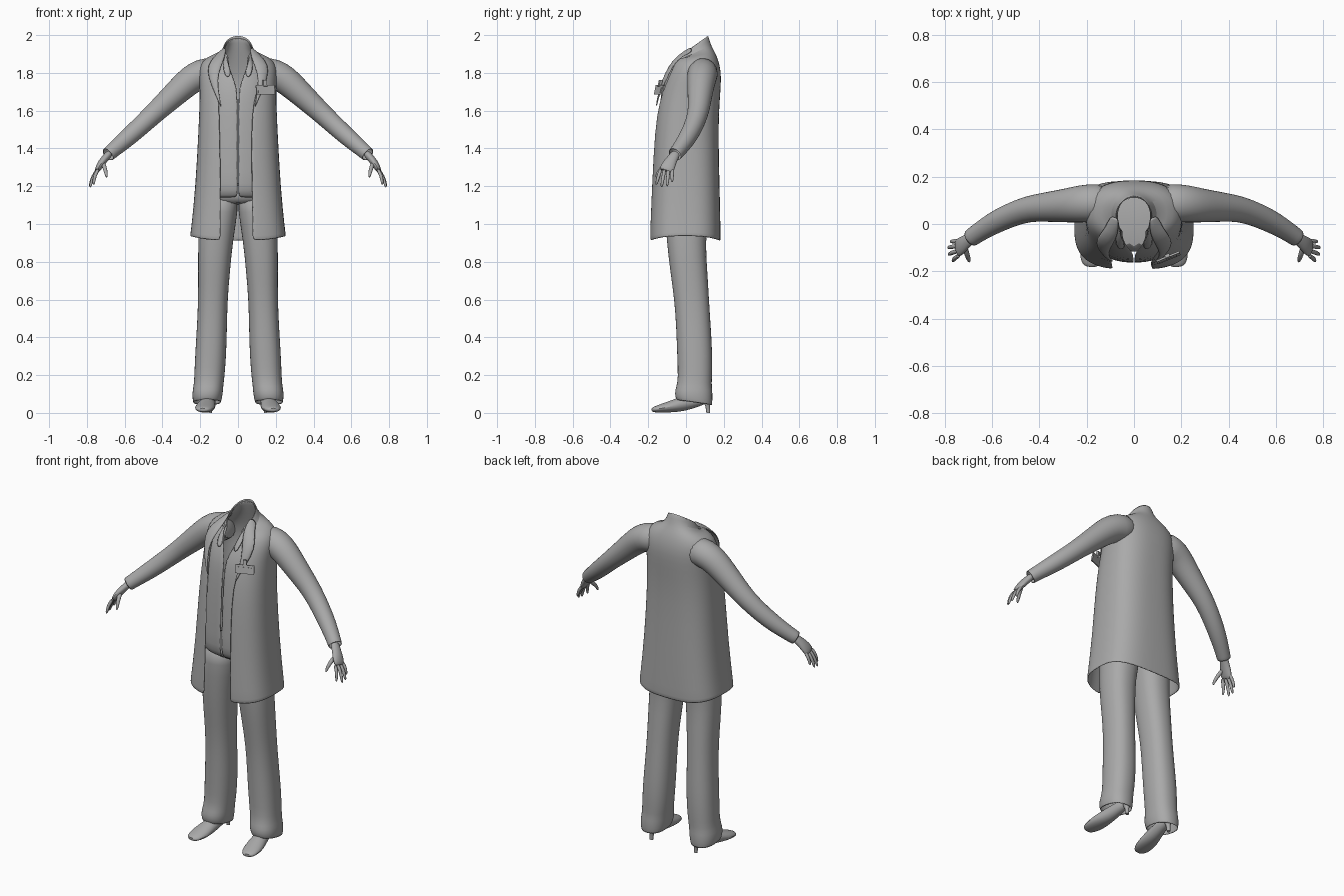
import bpy, bmesh, math
from mathutils import Vector

cube = bpy.data.objects.get("Cube")
if cube:
    bpy.data.objects.remove(cube, do_unlink=True)

GREY = (0.4, 0.4, 0.4, 1)
mat = bpy.data.materials.new("plain_grey")
mat.use_nodes = True
mat.diffuse_color = GREY
bsdf = mat.node_tree.nodes["Principled BSDF"]
bsdf.inputs["Base Color"].default_value = GREY
bsdf.inputs["Roughness"].default_value = 0.8


def finish(name, bm, thick=0, smooth=1):
    bmesh.ops.recalc_face_normals(bm, faces=bm.faces)
    me = bpy.data.meshes.new(name)
    bm.to_mesh(me)
    bm.free()
    me.materials.append(mat)
    ob = bpy.data.objects.new(name, me)
    bpy.context.collection.objects.link(ob)
    if thick:
        mod = ob.modifiers.new("thickness", 'SOLIDIFY')
        mod.thickness = thick
        mod.offset = 0
    if smooth:
        ob.modifiers.new("smooth", 'SUBSURF').levels = 1
    bpy.ops.object.select_all(action='DESELECT')
    ob.select_set(True)
    bpy.context.view_layer.objects.active = ob
    bpy.ops.object.shade_smooth_by_angle(angle=math.radians(50))
    return ob


def loft(name, rings, closed=True, caps=(True, True), thick=0, smooth=1):
    """Skin a list of equally long point rows."""
    bm = bmesh.new()
    rows = [[bm.verts.new(p) for p in r] for r in rings]
    n = len(rows[0])
    for a, b in zip(rows, rows[1:]):
        for i in range(n if closed else n - 1):
            j = (i + 1) % n
            bm.faces.new((a[i], a[j], b[j], b[i]))
    if closed:
        for use, row in zip(caps, (rows[0], rows[-1])):
            if use:
                bm.faces.new(row)
    return finish(name, bm, thick, smooth)


def power(v, e):
    return math.copysign(abs(v) ** e, v)


def ring(cx, cy, z, rx, ry, tilt=0, n=2.3, gap=None, steps=24, sag=0):
    """Rounded-box ring, from the front round; gap = (right, left) opening edges."""
    t0, t1 = 0, 2 * math.pi
    if gap:
        t0 = math.asin((gap[1] / rx) ** (n / 2))
        t1 -= math.asin((gap[0] / rx) ** (n / 2))
    pts = []
    for i in range(steps + 1 if gap else steps):
        t = t0 + (t1 - t0) * i / steps
        x = cx + rx * power(math.sin(t), 2 / n)
        y = cy - ry * power(math.cos(t), 2 / n)
        pts.append(Vector((x, y, z + tilt * y + sag * math.sin(t) ** 2)))
    return pts


def tube(name, path, s=1, ref=(0, 1, 0), steps=12, caps=(True, True), thick=0, smooth=1):
    """Path rows are x, y, z, width radius, thickness radius; s mirrors in x."""
    pos = [Vector((s * p[0], p[1], p[2])) for p in path]
    rings = []
    for i, p in enumerate(path):
        d = (pos[min(i + 1, len(pos) - 1)] - pos[max(i - 1, 0)]).normalized()
        w = Vector(ref)
        w = (w - d * w.dot(d)).normalized()
        t = d.cross(w)
        angles = [2 * math.pi * k / steps for k in range(steps)]
        rings.append([pos[i] + w * math.cos(a) * p[3] + t * math.sin(a) * p[-1] for a in angles])
    return loft(name, rings, caps=caps, thick=thick, smooth=smooth)


# Long open coat: centre y, z, half width, half depth, tilt, squareness, opening, hem lift
coat = [
    (-.005, .91, .252, .185, 0, 3, (.09, .075), .025),
    (-.005, .95, .246, .185, 0, 3, (.09, .075), .015),
    (-.003, 1.2, .222, .178, 0, 2.8, (.09, .072), 0),
    (0, 1.5, .206, .167, 0, 2.7, (.095, .068), 0),
    (.015, 1.65, .2, .16, 0, 2.6, (.1, .08), 0),
    (.03, 1.74, .2, .152, 0, 2.5, (.11, .11), 0),
    (.045, 1.81, .205, .137, 0, 2.4, (.11, .12), 0),
    (.05, 1.86, .19, .118, .05, 2.3, (.1, .1), 0),
    (.05, 1.885, .135, .1, .15, 2.2, (.08, .08), 0),
    (.035, 1.87, .088, .095, .55, 2, (.065, .065), 0),
    (.03, 1.915, .074, .085, .72, 2, (.05, .05), 0)]
loft("coat", [ring(0, cy, z, rx, ry, tl, n, gap, 32, sag)
              for cy, z, rx, ry, tl, n, gap, sag in coat], closed=False, thick=.007)

# Shirt, open in a V at the throat
shirt = [
    (0, 1.14, .18, .135, 0, .001), (-.005, 1.17, .192, .157, 0, .001),
    (-.003, 1.25, .195, .16, 0, .001), (0, 1.5, .185, .152, 0, .001),
    (.015, 1.65, .18, .152, 0, .001), (.025, 1.72, .18, .148, 0, .003),
    (.035, 1.79, .17, .13, 0, .03), (.04, 1.84, .14, .108, .1, .045),
    (.035, 1.87, .08, .088, .55, .05), (.03, 1.905, .068, .08, .72, .045)]
loft("shirt", [ring(0, cy, z, rx, ry, tl, 2.3, (g, g), 28)
               for cy, z, rx, ry, tl, g in shirt], closed=False, thick=.005)

# Trouser seat
loft("trouser_seat", [ring(0, .01, z, rx, ry) for z, rx, ry in
                      ((1.22, .17, .125), (1.15, .178, .13), (1.1, .18, .122))])

# Trouser legs: centre x, centre y, z, half width, half depth, tilt
leg = [
    (.09, .01, 1.16, .09, .122), (.1, .005, 1.08, .1, .117), (.12, 0, .9, .09, .1),
    (.127, .015, .75, .083, .097), (.133, .03, .6, .076, .09), (.138, .04, .45, .078, .09),
    (.145, .047, .3, .081, .092), (.152, .048, .18, .078, .088), (.157, .042, .14, .077, .092),
    (.162, .04, .1, .08, .1), (.164, .044, .06, .072, .093, -.15)]
# Sleeve, shoe and hand paths
sleeve = [
    (.1, .09, 1.81, .08), (.2, .088, 1.795, .08), (.25, .082, 1.763, .075), (.3, .077, 1.72, .069),
    (.38, .071, 1.645, .06), (.45, .064, 1.58, .053), (.53, .035, 1.505, .049),
    (.6, 0, 1.443, .045), (.66, -.038, 1.392, .038), (.69, -.06, 1.366, .037)]
shoe = [
    (.145, .12, .08, .026, .026), (.15, .06, .065, .035, .034), (.16, -.01, .05, .042, .042),
    (.17, -.07, .035, .054, .034), (.178, -.13, .024, .054, .024), (.185, -.168, .018, .04, .016),
    (.187, -.182, .015, .022, .01)]
palm = [
    (.675, -.05, 1.38, .028, .022), (.7, -.068, 1.352, .028, .02), (.722, -.085, 1.325, .036, .021),
    (.74, -.1, 1.295, .041, .017), (.748, -.106, 1.278, .036, .012)]
finger_tips = {
    "index_finger": (.765, -.158, 1.207), "middle_finger": (.784, -.13, 1.193),
    "ring_finger": (.786, -.1, 1.198), "little_finger": (.774, -.074, 1.22)}

for side, s in (("left", 1), ("right", -1)):
    loft(side + "_trouser_leg", [ring(s * r[0], *r[1:]) for r in leg], caps=(True, False), thick=.004)
    tube(side + "_sleeve", sleeve, s, steps=16, caps=(True, False), thick=.005)
    tube(side + "_shoe", shoe, s, ref=(1, 0, 0))
    tube(side + "_shoe_heel", [(.147, .112, .07, .024), (.147, .115, .035, .012),
                               (.147, .118, 0, .01)], s, ref=(1, 0, 0), smooth=0)
    tube(side + "_palm", palm, s)
    for k, (name, tip) in enumerate(finger_tips.items()):
        root = Vector((.737, -.132 + .02 * k, 1.295))
        tip = Vector(tip)
        mid = root.lerp(tip, .5) + Vector((.008, 0, .005))
        tube(f"{side}_{name}", [(*root, .011), (*mid, .01), (*mid.lerp(tip, .7), .0085),
                                (*tip, .004)], s, steps=8)
    tube(side + "_thumb", [(.715, -.095, 1.325, .014), (.705, -.13, 1.295, .012),
                           (.698, -.15, 1.268, .01), (.695, -.16, 1.245, .005)], s, steps=8)

    # Folded lapel: inner, middle and outer edge points from neck to chest
    lapel = [
        [(.062, .02, 1.935), (.078, .03, 1.935), (.1, .04, 1.91)],
        [(.066, -.045, 1.885), (.09, -.045, 1.895), (.125, -.02, 1.888)],
        [(.09, -.09, 1.83), (.125, -.09, 1.84), (.163, -.065, 1.845)],
        [(.108, -.122, 1.765), (.135, -.12, 1.77), (.16, -.095, 1.775)],
        [(.1, -.145, 1.69), (.112, -.145, 1.69), (.122, -.142, 1.69)],
        [(.088, -.157, 1.62), (.09, -.158, 1.62), (.092, -.157, 1.62)]]
    loft(side + "_lapel", [[(s * x, y, z) for x, y, z in row] for row in lapel],
         closed=False, thick=.008)

    # Pointed shirt collar flap
    flap = [
        [(.066, .03, 1.925), (.076, .03, 1.9)],
        [(.058, -.035, 1.885), (.078, -.045, 1.855)],
        [(.05, -.066, 1.85), (.08, -.09, 1.81)],
        [(.03, -.095, 1.79), (.06, -.116, 1.765)]]
    loft(side + "_shirt_collar", [[(s * x, y, z) for x, y, z in row] for row in flap],
         closed=False, thick=.005)


def box(name, loc, size, turn):
    bm = bmesh.new()
    bmesh.ops.create_cube(bm, size=1)
    bmesh.ops.scale(bm, vec=size, verts=bm.verts)
    ob = finish(name, bm, smooth=0)
    ob.location = loc
    ob.rotation_euler = (math.radians(-12), 0, math.radians(turn))


# Chest badge, its inset plate and clip
box("badge", (.145, -.142, 1.71), (.105, .008, .05), 22)
box("badge_plate", (.143, -.147, 1.708), (.08, .006, .03), 22)
box("badge_clip", (.142, -.137, 1.745), (.02, .014, .035), 22)
